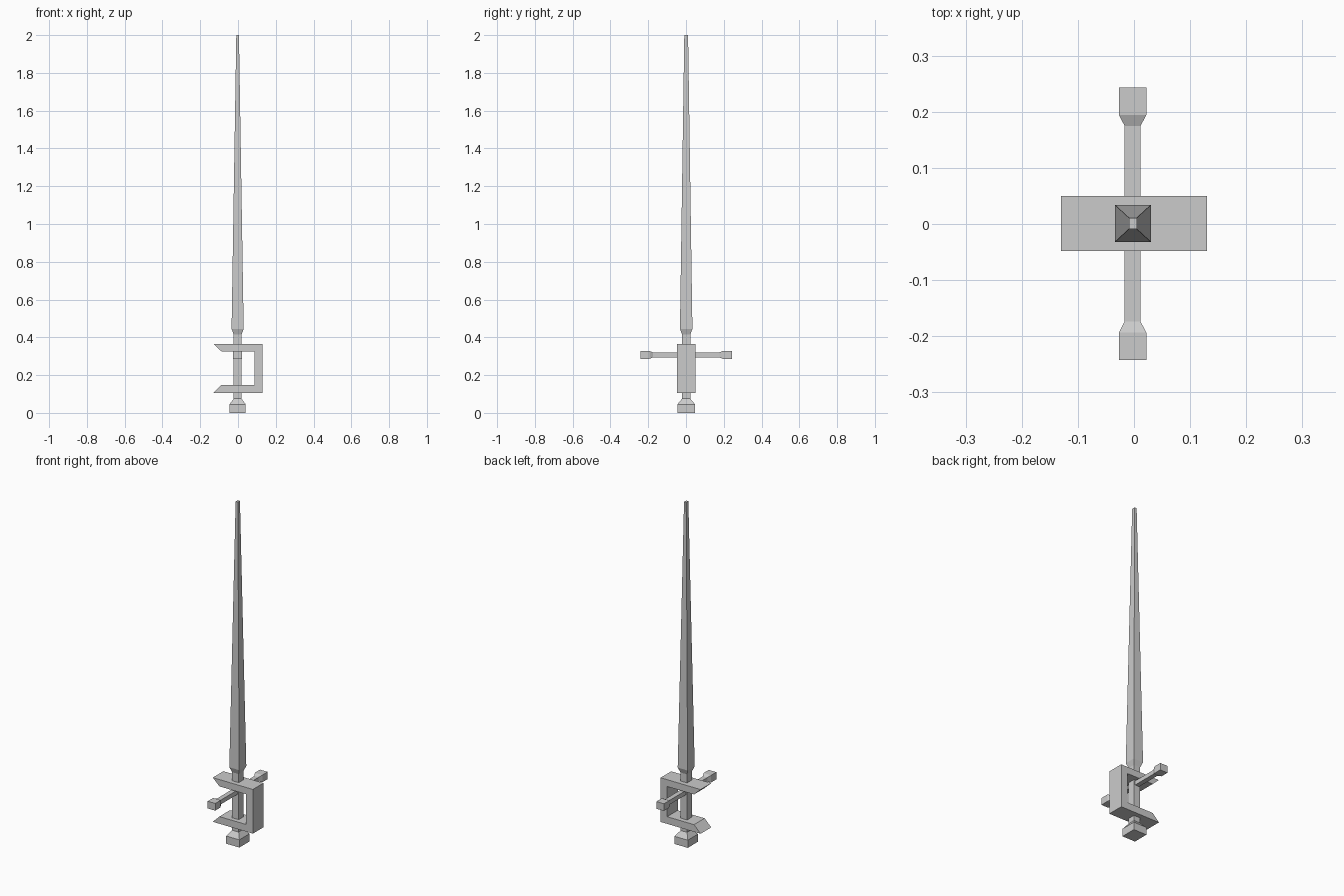
import bpy, bmesh
from mathutils import Vector

if "Cube" in bpy.data.objects:
    bpy.data.objects.remove(bpy.data.objects["Cube"])


def finish(name, bm):
    bmesh.ops.recalc_face_normals(bm, faces=bm.faces)
    mesh = bpy.data.meshes.new(name)
    bm.to_mesh(mesh)
    bm.free()
    obj = bpy.data.objects.new(name, mesh)
    bpy.context.collection.objects.link(obj)
    return obj


def loft(name, sections, axis, centre):
    """Rectangular bar along an axis; sections are (position, half_u, half_v)."""
    bm = bmesh.new()
    rings = []
    for t, u, v in sections:
        ring = []
        for a, b in ((-u, -v), (u, -v), (u, v), (-u, v)):
            offset = (a, b, t) if axis == "z" else (a, t, b)
            ring.append(bm.verts.new(Vector(centre) + Vector(offset)))
        rings.append(ring)
    for r, s in zip(rings, rings[1:]):
        for i in range(4):
            j = (i + 1) % 4
            bm.faces.new((r[i], r[j], s[j], s[i]))
    bm.faces.new(rings[0])
    bm.faces.new(rings[-1])
    return finish(name, bm)


# Pommel, grip and long tapered blade in one run
loft("blade_and_grip", [
    (0.0, 0.043, 0.047), (0.045, 0.043, 0.047), (0.075, 0.021, 0.022),
    (0.415, 0.021, 0.022), (0.445, 0.032, 0.033), (2.0, 0.007, 0.010),
], "z", (-0.002, 0.001, 0))

# Crossbar with flared ends, mirrored about the middle
half = [(0.174, 0.014, 0.0125), (0.194, 0.0245, 0.021), (0.2425, 0.0245, 0.021)]
loft("crossbar", [(-t, u, v) for t, u, v in reversed(half)] + half,
     "y", (-0.0025, 0.0005, 0.307))

# C-shaped hand guard with slanted tips
profile = [(-0.13, 0.365), (0.13, 0.365), (0.13, 0.106), (-0.13, 0.106),
           (-0.087, 0.148), (0.087, 0.148), (0.087, 0.325), (-0.087, 0.325)]
bm = bmesh.new()
face = bm.faces.new([bm.verts.new((x, -0.048, z)) for x, z in profile])
ext = bmesh.ops.extrude_face_region(bm, geom=[face], use_keep_orig=True)
bmesh.ops.translate(bm, vec=(0, 0.098, 0),
                    verts=[g for g in ext["geom"] if isinstance(g, bmesh.types.BMVert)])
finish("hand_guard", bm)
